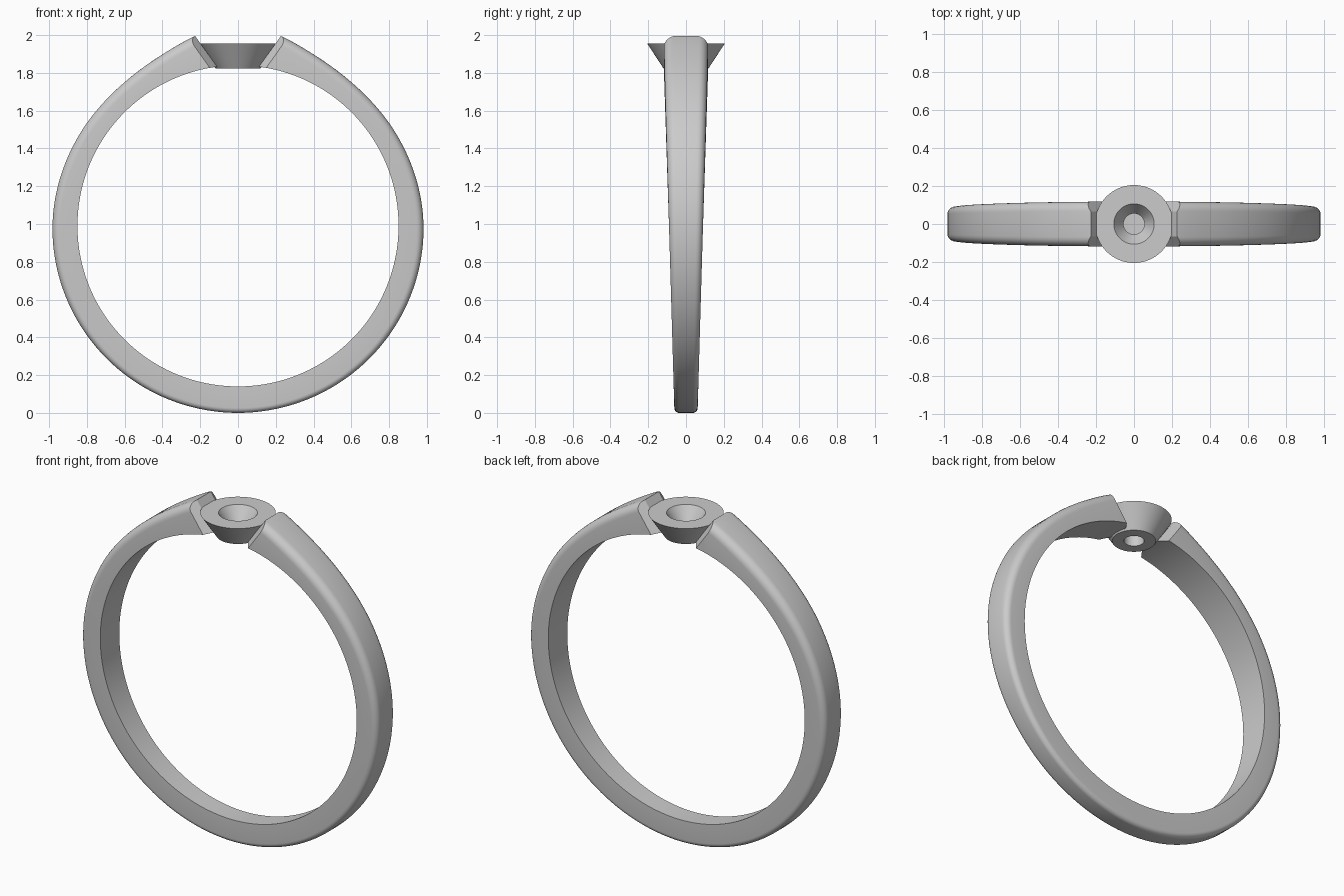
import bpy, bmesh, math
from mathutils import Vector

if "Cube" in bpy.data.objects:
    bpy.data.objects.remove(bpy.data.objects["Cube"], do_unlink=True)

metal = bpy.data.materials.new("grey metal")
metal.use_nodes = True
grey = (0.6, 0.6, 0.6, 1)
metal.diffuse_color = grey
metal.node_tree.nodes["Principled BSDF"].inputs["Base Color"].default_value = grey

CENTRE_Z, INNER_R = 0.99, 0.85
# Outer radius of the band by angle in degrees from the top
OUTER = [(0, 1.09), (13, 1.03), (25, 0.989), (40, 0.968), (60, 0.969),
         (90, 0.982), (130, 0.988), (180, 0.99)]


def outer_radius(deg):
    """Smooth interpolation through the OUTER profile."""
    def slope(i):
        a, b = OUTER[max(i - 1, 0)], OUTER[min(i + 1, len(OUTER) - 1)]
        return (b[1] - a[1]) / (b[0] - a[0])
    i = max(k for k in range(len(OUTER) - 1) if OUTER[k][0] <= deg)
    (a, ra), (b, rb) = OUTER[i], OUTER[i + 1]
    h = b - a
    t = (deg - a) / h
    return (ra * (2 * t**3 - 3 * t**2 + 1) + rb * (3 * t**2 - 2 * t**3)
            + h * slope(i) * (t**3 - 2 * t**2 + t) + h * slope(i + 1) * (t**3 - t**2))


def make_object(name, bm):
    bmesh.ops.recalc_face_normals(bm, faces=bm.faces)
    mesh = bpy.data.meshes.new(name)
    bm.to_mesh(mesh)
    bm.free()
    mesh.materials.append(metal)
    ob = bpy.data.objects.new(name, mesh)
    bpy.context.collection.objects.link(ob)
    bpy.ops.object.select_all(action='DESELECT')
    ob.select_set(True)
    bpy.context.view_layer.objects.active = ob
    bpy.ops.object.shade_smooth_by_angle(angle=math.radians(30))
    return ob


def bridge(bm, loops, closed=False):
    pairs = list(zip(loops, loops[1:])) + ([(loops[-1], loops[0])] if closed else [])
    for a, b in pairs:
        n = len(a)
        for i in range(n):
            j = (i + 1) % n
            bm.faces.new((a[i], a[j], b[j], b[i]))


# Tapered band: half ring swept from the top to the bottom
def section(deg):
    phi = math.radians(deg)
    ro = outer_radius(deg)
    w = 0.09 + 0.028 * math.cos(phi)
    f = 0.42 * w
    pts = [(-w, INNER_R), (w, INNER_R)]
    for side, start in ((1, 0), (-1, 90)):
        for k in range(7):
            a = math.radians(start + 15 * k)
            pts.append((side * (w - f) + f * math.cos(a), ro - f + f * math.sin(a)))
    return [(r * math.sin(phi), y, CENTRE_Z + r * math.cos(phi)) for y, r in pts]


bm = bmesh.new()
rings = [[bm.verts.new(p) for p in section(d)] for d in range(2, 181, 2)]
bridge(bm, rings)
bm.faces.new(rings[0])

# Slanted end next to the setting, with chamfered front and back corners
along = Vector((0.121, 0, 0.17))
tip = Vector((0.227, 0, 1.995))
cuts = [(tip, Vector((0, 1, 0)))]
for s in (1, -1):
    cuts.append((tip + Vector((0, s * 0.065, 0)), Vector((0.04, s * 0.05, 0))))
for point, across in cuts:
    normal = along.cross(across).normalized()
    if normal.x < 0:
        normal.negate()
    cut = bmesh.ops.bisect_plane(bm, geom=bm.verts[:] + bm.edges[:] + bm.faces[:],
                                 plane_co=point, plane_no=normal, clear_inner=True)
    edges = [e for e in cut["geom_cut"] if isinstance(e, bmesh.types.BMEdge)]
    bmesh.ops.holes_fill(bm, edges=edges, sides=0)
band = make_object("band", bm)
mirror = band.modifiers.new("other half", 'MIRROR')
mirror.use_axis[0] = True
mirror.merge_threshold = 0.0005

# Conical setting with a countersunk through hole
profile = [(0.118, 1.822), (0.205, 1.955), (0.106, 1.955), (0.055, 1.88), (0.055, 1.822)]
bm = bmesh.new()
N = 64
loops = []
for i in range(N):
    a = 2 * math.pi * i / N
    loops.append([bm.verts.new((r * math.cos(a), r * math.sin(a), z)) for r, z in profile])
bridge(bm, loops, closed=True)
make_object("stone_setting", bm)
